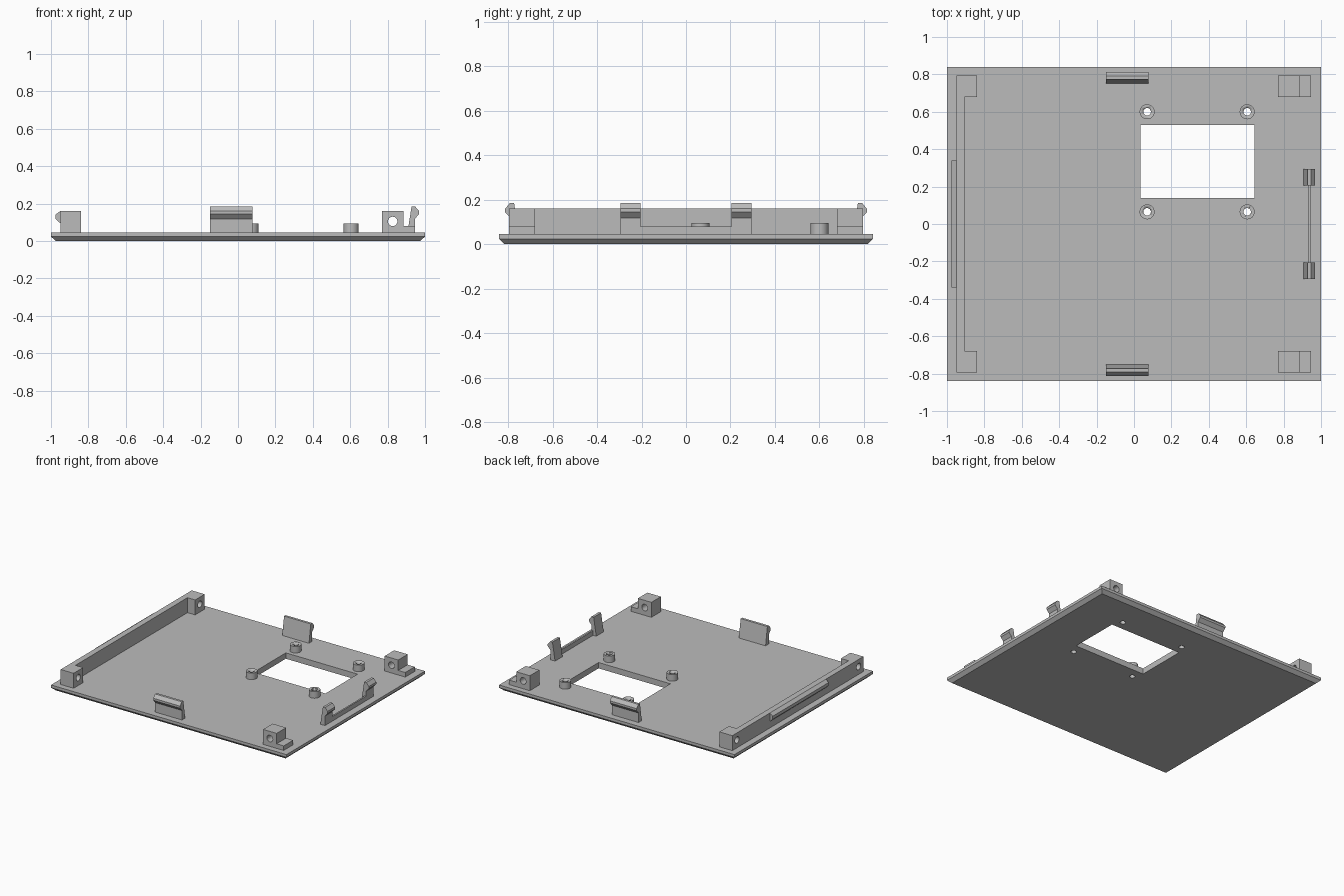
import bpy
import bmesh
from math import pi
from mathutils import Matrix, Vector

default = bpy.data.objects.get("Cube")
if default:
    bpy.data.objects.remove(default, do_unlink=True)

grey = bpy.data.materials.new("plain grey")
grey.use_nodes = True
grey.diffuse_color = (0.5, 0.5, 0.5, 1)
grey.node_tree.nodes["Principled BSDF"].inputs["Base Color"].default_value = grey.diffuse_color

PLATE_TOP = 0.045
BLOCK_TOP = 0.16
STEP_TOP = 0.08
HOLE_Z = 0.105


def finish(name, bm):
    bmesh.ops.recalc_face_normals(bm, faces=bm.faces)
    mesh = bpy.data.meshes.new(name)
    bm.to_mesh(mesh)
    bm.free()
    mesh.materials.append(grey)
    obj = bpy.data.objects.new(name, mesh)
    bpy.context.collection.objects.link(obj)
    return obj


def box(name, low, high):
    low, high = Vector(low), Vector(high)
    bm = bmesh.new()
    bmesh.ops.create_cube(bm, size=1, matrix=Matrix.Translation((low + high) / 2)
                          @ Matrix.Diagonal((*(high - low), 1)))
    return finish(name, bm)


def cylinder(name, centre, radius, depth, turn=Matrix()):
    bm = bmesh.new()
    bmesh.ops.create_cone(bm, cap_ends=True, segments=32, radius1=radius, radius2=radius,
                          depth=depth, matrix=Matrix.Translation(centre) @ turn)
    obj = finish(name, bm)
    bpy.context.view_layer.objects.active = obj
    obj.select_set(True)
    bpy.ops.object.shade_smooth_by_angle(angle=pi / 6)
    obj.select_set(False)
    return obj


def extrude(name, points, start, end, place):
    """Run a 2D profile (outward, z) along a side; place maps (outward, along, z)."""
    bm = bmesh.new()
    face = bm.faces.new([bm.verts.new(place(d, start, z)) for d, z in points])
    moved = bmesh.ops.extrude_face_region(bm, geom=[face])["geom"]
    shift = Vector(place(0, end, 0)) - Vector(place(0, start, 0))
    bmesh.ops.translate(bm, vec=shift, verts=[v for v in moved if isinstance(v, bmesh.types.BMVert)])
    return finish(name, bm)


def cut(obj, cutters):
    """Subtract the cutters, then bake the result and drop them."""
    for cutter in cutters:
        mod = obj.modifiers.new("cut", "BOOLEAN")
        mod.operation = "DIFFERENCE"
        mod.solver = "EXACT"
        mod.object = cutter
    graph = bpy.context.evaluated_depsgraph_get()
    baked = bpy.data.meshes.new_from_object(obj.evaluated_get(graph))
    obj.modifiers.clear()
    obj.data = baked
    for cutter in cutters:
        bpy.data.objects.remove(cutter, do_unlink=True)


# Base plate with a bevelled lower rim
bm = bmesh.new()
rings = []
for x, y, z in ((0.975, 0.815, 0), (1, 0.84, 0.024), (1, 0.84, PLATE_TOP)):
    rings.append([bm.verts.new((sx * x, sy * y, z))
                  for sx, sy in ((-1, -1), (1, -1), (1, 1), (-1, 1))])
bm.faces.new(rings[0])
bm.faces.new(rings[-1])
for lower, upper in zip(rings, rings[1:]):
    for i in range(4):
        j = (i + 1) % 4
        bm.faces.new((lower[i], lower[j], upper[j], upper[i]))
plate = finish("base_plate", bm)

# Window and hollow screw bosses around it
cutters = [box("window_cutter", (0.035, 0.14, -0.1), (0.645, 0.53, 0.2))]
for x in (0.07, 0.605):
    for y in (0.065, 0.6):
        boss = cylinder("screw_boss", (x, y, 0.07), 0.04, 0.05)
        cut(boss, [cylinder("bore_cutter", (x, y, 0.05), 0.02, 0.3)])
        cutters.append(cylinder("bore_cutter", (x, y, 0.05), 0.02, 0.3))
cut(plate, cutters)

# Corner blocks: left ones drilled sideways, right ones front to back
for side, label in ((-1, "front"), (1, "back")):
    y0, y1 = sorted((side * 0.68, side * 0.795))
    mid = (y0 + y1) / 2
    block = box("left_block_" + label, (-0.95, y0, PLATE_TOP), (-0.84, y1, BLOCK_TOP))
    cut(block, [cylinder("bore_cutter", (-0.9, mid, HOLE_Z), 0.025, 0.3,
                         Matrix.Rotation(pi / 2, 4, "Y"))])
    block = box("right_block_" + label, (0.77, y0, PLATE_TOP), (0.885, y1, BLOCK_TOP))
    cut(block, [cylinder("bore_cutter", (0.827, mid, HOLE_Z), 0.025, 0.3,
                         Matrix.Rotation(pi / 2, 4, "X"))])
    box("right_block_step_" + label, (0.885, y0, PLATE_TOP), (0.945, y1, STEP_TOP))

# Left wall with its locking ridge
box("left_wall", (-0.95, -0.68, PLATE_TOP), (-0.905, 0.68, BLOCK_TOP))
extrude("left_ridge", [(0.95, 0.16), (0.975, 0.142), (0.975, 0.118), (0.95, 0.095)],
        -0.34, 0.34, lambda d, a, z: (-d, a, z))

# Snap clips: one hooked profile, measured outward from the clip's outer face
hook = [(-0.039, PLATE_TOP), (0, PLATE_TOP), (0, 0.118), (0.023, 0.144),
        (0.023, 0.16), (0.002, 0.185), (-0.017, 0.185)]
long_side = [(0.79 + d, z) for d, z in hook]
right_side = [(0.945 + d, z) for d, z in hook]
extrude("front_clip", long_side, -0.15, 0.077, lambda d, a, z: (a, -d, z))
extrude("back_clip", long_side, -0.15, 0.077, lambda d, a, z: (a, d, z))
for start, label in ((-0.295, "front"), (0.205, "back")):
    extrude("right_clip_" + label, right_side, start, start + 0.09, lambda d, a, z: (d, a, z))
box("right_clip_bar", (0.933, -0.205, PLATE_TOP), (0.945, 0.205, STEP_TOP))
